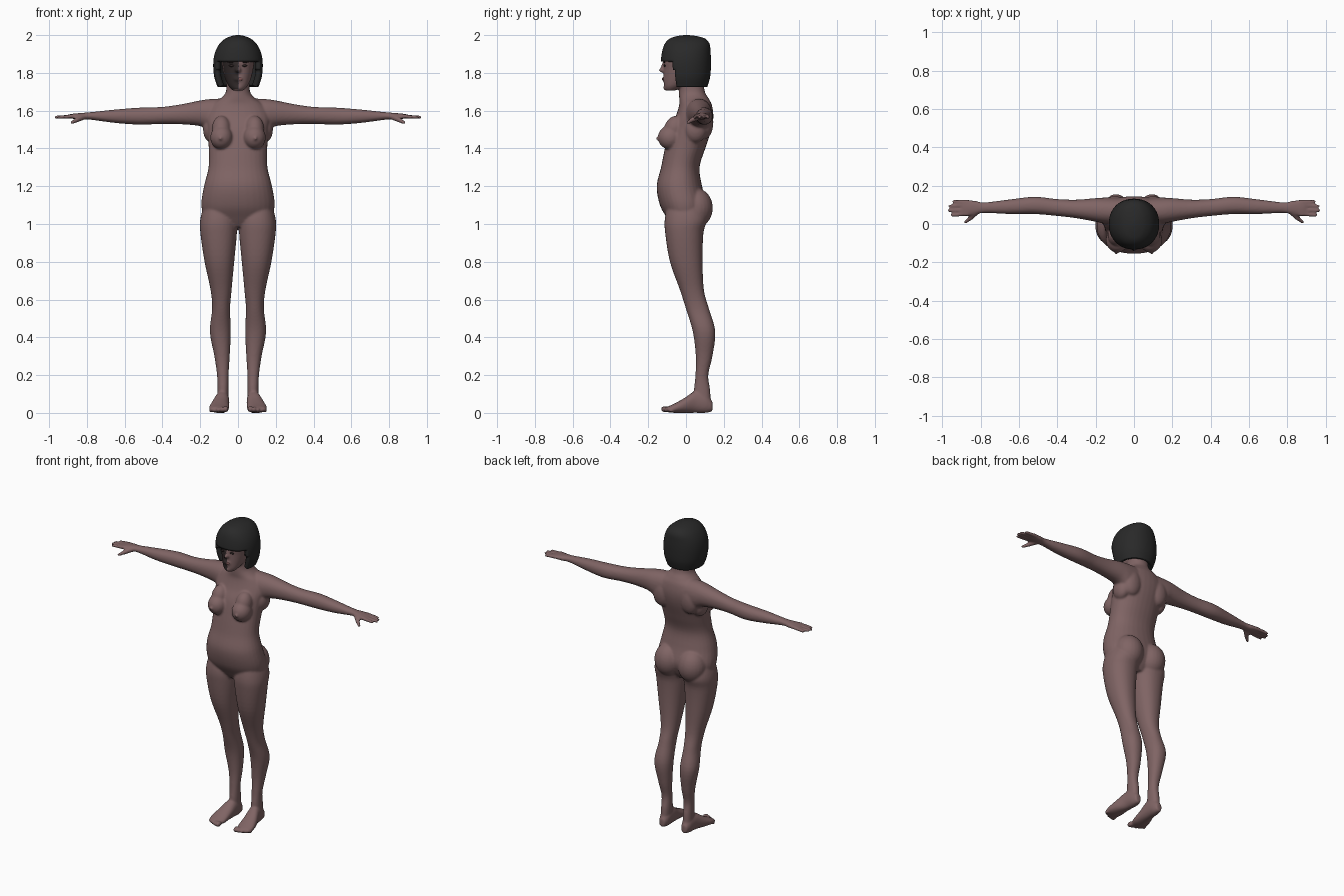
import bpy, bmesh, math
from mathutils import Vector, Matrix

if "Cube" in bpy.data.objects:
    bpy.data.objects.remove(bpy.data.objects["Cube"])


def material(name, rgb):
    m = bpy.data.materials.new(name)
    m.diffuse_color = (*rgb, 1)
    m.use_nodes = True
    m.node_tree.nodes["Principled BSDF"].inputs["Base Color"].default_value = m.diffuse_color
    return m


SKIN = material("skin", (0.215, 0.128, 0.128))
DARK = material("dark face paint", (0.03, 0.022, 0.022))
HAIR = material("black hair", (0.022, 0.022, 0.022))
LIPS = material("lips", (0.19, 0.085, 0.085))
EYES = material("eyes", (0.03, 0.02, 0.02))


def spline(rows, steps):
    """Catmull-Rom interpolation between the given section rows."""
    out = []
    for i in range(len(rows) - 1):
        a, b, c, d = rows[max(i - 1, 0)], rows[i], rows[i + 1], rows[min(i + 2, len(rows) - 1)]
        for k in range(steps):
            t = k / steps
            out.append([0.5 * (2 * q + (r - p) * t + (2 * p - 5 * q + 4 * r - s) * t * t
                               + (3 * q - p - 3 * r + s) * t ** 3) for p, q, r, s in zip(a, b, c, d)])
    out.append(rows[-1])
    return out


def loft(bm, axis, rows, side=1, segs=32, steps=5, power=0.92, caps=(True, True)):
    """Skin rounded sections (position, u0, u1, v0, v1) strung along an axis."""
    rings = []
    for t, u0, u1, v0, v1 in spline(rows, steps):
        ring = []
        for k in range(segs):
            a = math.tau * k / segs
            c, s = math.cos(a), math.sin(a)
            co = [(u0 + u1) / 2 + (u1 - u0) / 2 * math.copysign(abs(c) ** power, c),
                  (v0 + v1) / 2 + (v1 - v0) / 2 * math.copysign(abs(s) ** power, s)]
            co.insert(axis, t)
            co[0] *= side
            ring.append(bm.verts.new(co))
        rings.append(ring)
    faces = [bm.faces.new((p[k], p[(k + 1) % segs], q[(k + 1) % segs], q[k]))
             for p, q in zip(rings, rings[1:]) for k in range(segs)]
    faces += [bm.faces.new(r) for r, cap in zip((rings[0], rings[-1]), caps) if cap]
    bmesh.ops.recalc_face_normals(bm, faces=faces)


def ball(bm, co, size, tilt=0):
    m = Matrix.Translation(co) @ Matrix.Rotation(tilt, 4, 'X') @ Matrix.Diagonal((*size, 1))
    bmesh.ops.create_uvsphere(bm, u_segments=24, v_segments=16, radius=1, matrix=m)


def digit(bm, a, b, r0, r1):
    a, b = Vector(a), Vector(b)
    m = Matrix.Translation((a + b) / 2) @ (b - a).to_track_quat('Z', 'Y').to_matrix().to_4x4()
    bmesh.ops.create_cone(bm, cap_ends=True, segments=12, radius1=r0, radius2=r1,
                          depth=(b - a).length, matrix=m)
    ball(bm, b, (r1, r1, r1))


def make(name, bm, mats):
    me = bpy.data.meshes.new(name)
    bm.to_mesh(me)
    bm.free()
    ob = bpy.data.objects.new(name, me)
    bpy.context.collection.objects.link(ob)
    for m in mats:
        me.materials.append(m)
    for p in me.polygons:
        p.use_smooth = True
    return ob


def centred(rows):
    return [(z, -w, w, y0, y1) for z, w, y0, y1 in rows]


# ---- body: overlapping volumes, fused by a voxel remesh ----
bm = bmesh.new()
# torso and neck
loft(bm, 2, centred([
    (0.985, .08, -.07, .06), (1.03, .17, -.10, .09), (1.10, .194, -.138, .11), (1.2, .18, -.155, .085),
    (1.3, .156, -.132, .072), (1.4, .155, -.112, .102), (1.5, .162, -.088, .135), (1.57, .17, -.055, .145),
    (1.63, .14, -.036, .137), (1.665, .092, -.036, .12), (1.70, .064, -.036, .10), (1.77, .06, -.03, .09)]))
# head
loft(bm, 2, centred([
    (1.706, .028, -.107, -.06), (1.73, .05, -.116, -.01), (1.77, .069, -.118, .06), (1.82, .081, -.118, .09),
    (1.87, .087, -.12, .10), (1.93, .08, -.10, .09), (1.965, .04, -.05, .05)]))
ball(bm, (0, -.118, 1.815), (.016, .026, .016))           # nose tip
ball(bm, (0, -.112, 1.838), (.011, .019, .032), -.25)     # nose bridge
ball(bm, (0, -.112, 1.767), (.026, .015, .012))           # mouth
ball(bm, (0, -.104, 1.722), (.022, .016, .016))           # chin
for s in (1, -1):
    # leg
    loft(bm, 2, [
        (1.13, .04, .17, -.09, .08), (1.03, .006, .199, -.112, .11), (.95, .006, .199, -.11, .092),
        (.8, .02, .177, -.085, .088), (.65, .034, .145, -.032, .095), (.55, .042, .137, .0, .122),
        (.43, .038, .149, .036, .155), (.3, .044, .125, .052, .14), (.2, .05, .111, .05, .118),
        (.12, .05, .109, .042, .128), (.04, .052, .112, .04, .132)], s)
    # foot
    loft(bm, 1, [
        (-.10, .06, .145, .004, .032), (-.06, .048, .154, .0, .05), (-.01, .047, .143, .0, .078),
        (.05, .046, .122, .0, .115), (.105, .048, .113, .0, .10), (.14, .062, .10, .008, .06)], s)
    for i in range(5):
        r = .017 - .0018 * i
        ball(bm, (s * (.064 + .0205 * i), -.11 + .002 * i * i, r + .003), (r * .8, r * 1.4, r))
    # buttock and breast
    ball(bm, (s * .085, .052, 1.085), (.09, .09, .105))
    ball(bm, (s * .087, -.083, 1.458), (.06, .066, .064))
    ball(bm, (s * .088, -.06, 1.505), (.05, .055, .07), -.35)
    ball(bm, (s * .092, -.148, 1.452), (.009, .011, .009))
    # arm to palm
    loft(bm, 0, [
        (.06, .0, .135, 1.49, 1.665), (.14, .0, .138, 1.49, 1.662), (.2, .012, .135, 1.518, 1.654),
        (.3, .03, .127, 1.528, 1.634), (.4, .042, .13, 1.53, 1.62), (.52, .052, .142, 1.526, 1.616),
        (.65, .052, .128, 1.535, 1.606), (.78, .058, .113, 1.552, 1.592), (.83, .048, .122, 1.553, 1.588),
        (.875, .042, .125, 1.557, 1.584), (.895, .048, .12, 1.562, 1.58)], s)
    # shoulder blade and armpit fold
    ball(bm, (s * .10, .10, 1.54), (.065, .045, .09))
    ball(bm, (s * .14, .05, 1.50), (.045, .06, .07))
    # fingers and thumb
    for y0, y1, x in ((.052, .046, .95), (.074, .07, .966), (.096, .094, .961), (.115, .118, .942)):
        digit(bm, (s * .865, y0, 1.571), (s * x, y1, 1.565), .0115, .0085)
    digit(bm, (s * .82, .068, 1.568), (s * .855, .03, 1.55), .018, .013)
    digit(bm, (s * .853, .032, 1.551), (s * .88, .01, 1.536), .013, .009)
body = make("body", bm, [SKIN, DARK])
mod = body.modifiers.new("fuse", 'REMESH')
mod.mode = 'VOXEL'
mod.voxel_size = 0.0065
mod.use_smooth_shade = True
mod = body.modifiers.new("soften", 'SMOOTH')
mod.factor = 0.5
mod.iterations = 5
bpy.context.view_layer.objects.active = body
body.select_set(True)
for m in [m.name for m in body.modifiers]:
    bpy.ops.object.modifier_apply(modifier=m)
# dark paint on one half of the face
for p in body.data.polygons:
    c = p.center
    p.use_smooth = True
    p.material_index = int(c.x < 0.004 and c.y < -.055 and 1.715 < c.z < 1.9)

# ---- hair: bob shell with the face opening cut away ----
bm = bmesh.new()
loft(bm, 2, centred([
    (1.725, .108, -.11, .112), (1.78, .126, -.127, .128), (1.85, .131, -.133, .132), (1.91, .121, -.127, .13),
    (1.955, .097, -.112, .124), (1.982, .066, -.085, .10), (1.995, .035, -.045, .055), (2.0, .008, -.01, .015)]),
    segs=72, steps=6, caps=(False, True))
gap = [f for f in bm.faces
       if f.calc_center_median().z < 1.858
       and f.calc_center_median().y < -.045 - .2 * (f.calc_center_median().z - 1.72)]
bmesh.ops.delete(bm, geom=gap, context='FACES')
hair = make("hair", bm, [HAIR])
mod = hair.modifiers.new("thickness", 'SOLIDIFY')
mod.thickness = 0.028
mod.offset = -1

# ---- facial details ----
for s, side in ((1, "left"), (-1, "right")):
    bm = bmesh.new()
    ball(bm, (s * .034, -.113, 1.838), (.016, .005, .006))
    ball(bm, (s * .036, -.114, 1.857), (.022, .004, .004))
    make(side + "_eye_and_brow", bm, [EYES])
bm = bmesh.new()
ball(bm, (.012, -.122, 1.767), (.012, .005, .008))
make("lips", bm, [LIPS])
